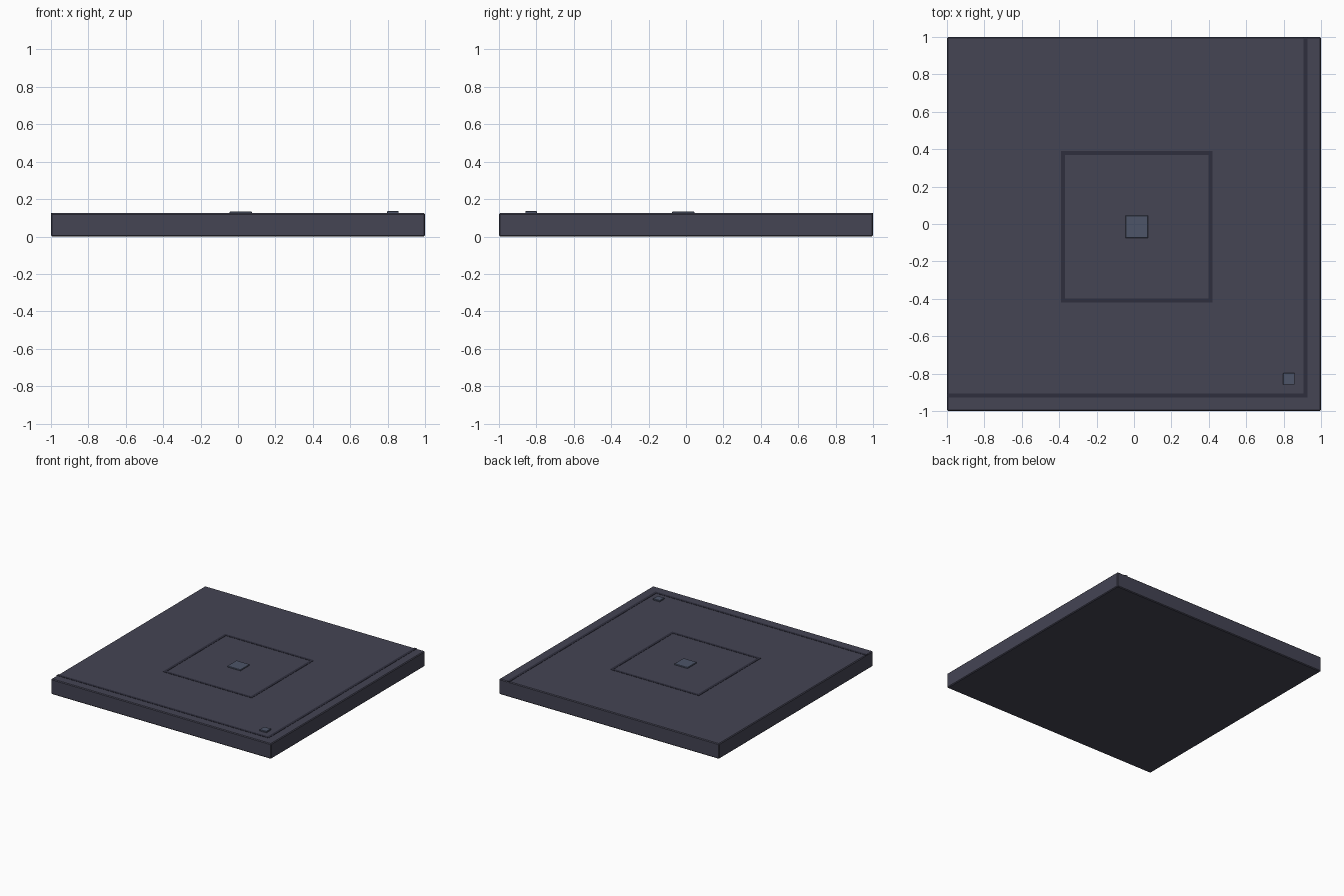
import bpy
import bmesh

if "Cube" in bpy.data.objects:
    bpy.data.objects.remove(bpy.data.objects["Cube"])


def material(name, rgb):
    m = bpy.data.materials.new(name)
    m.diffuse_color = (*rgb, 1)
    m.use_nodes = True
    m.node_tree.nodes["Principled BSDF"].inputs["Base Color"].default_value = m.diffuse_color
    return m


SLAB = material("slab_grey", (0.058, 0.058, 0.088))
LINE = material("line_dark", (0.028, 0.028, 0.047))
PAD = material("pad_blue_grey", (0.075, 0.09, 0.14))


def box(name, x0, x1, y0, y1, z0, z1, mat, bevel=0):
    bm = bmesh.new()
    bmesh.ops.create_cube(bm, size=1)
    for v in bm.verts:
        v.co.x = x1 if v.co.x > 0 else x0
        v.co.y = y1 if v.co.y > 0 else y0
        v.co.z = z1 if v.co.z > 0 else z0
    if bevel:
        bmesh.ops.bevel(bm, geom=bm.edges[:], offset=bevel, segments=1,
                        profile=0.5, affect='EDGES')
    me = bpy.data.meshes.new(name)
    bm.to_mesh(me)
    bm.free()
    me.materials.append(mat)
    ob = bpy.data.objects.new(name, me)
    bpy.context.collection.objects.link(ob)
    return ob


TOP = 0.125
Z0, Z1 = TOP - 0.008, TOP + 0.002   # seam strips sit just proud of the slab
W = 0.011                           # half width of a seam strip
C = 0.0145                          # centre offset of the inner pattern

# Floor slab with slightly eased edges
box("floor_slab", -1, 1, -1, 1, 0, TOP, SLAB, 0.006)

# Border seams along the right and front edges
box("front_seam", -1, 0.916 + W, -0.916 - W, -0.916 + W, Z0, Z1, LINE)
box("right_seam", 0.916 - W, 0.916 + W, -0.916 + W, 1, Z0, Z1, LINE)

# Square seam around the middle
R = 0.394
for name, s in (("near", -1), ("far", 1)):
    box(name + "_square_seam", C - R - W, C + R + W,
        -C + s * R - W, -C + s * R + W, Z0, Z1, LINE)
for name, s in (("left", -1), ("right", 1)):
    box(name + "_square_seam", C + s * R - W, C + s * R + W,
        -C - R + W, -C + R - W, Z0, Z1, LINE)

# Raised pads: one in the middle, a smaller one in the corner
box("centre_pad", C - 0.061, C + 0.061, -C - 0.061, -C + 0.061, Z0, 0.133, PAD, 0.003)
box("corner_pad", 0.797, 0.859, -0.859, -0.797, Z0, 0.136, PAD, 0.002)
